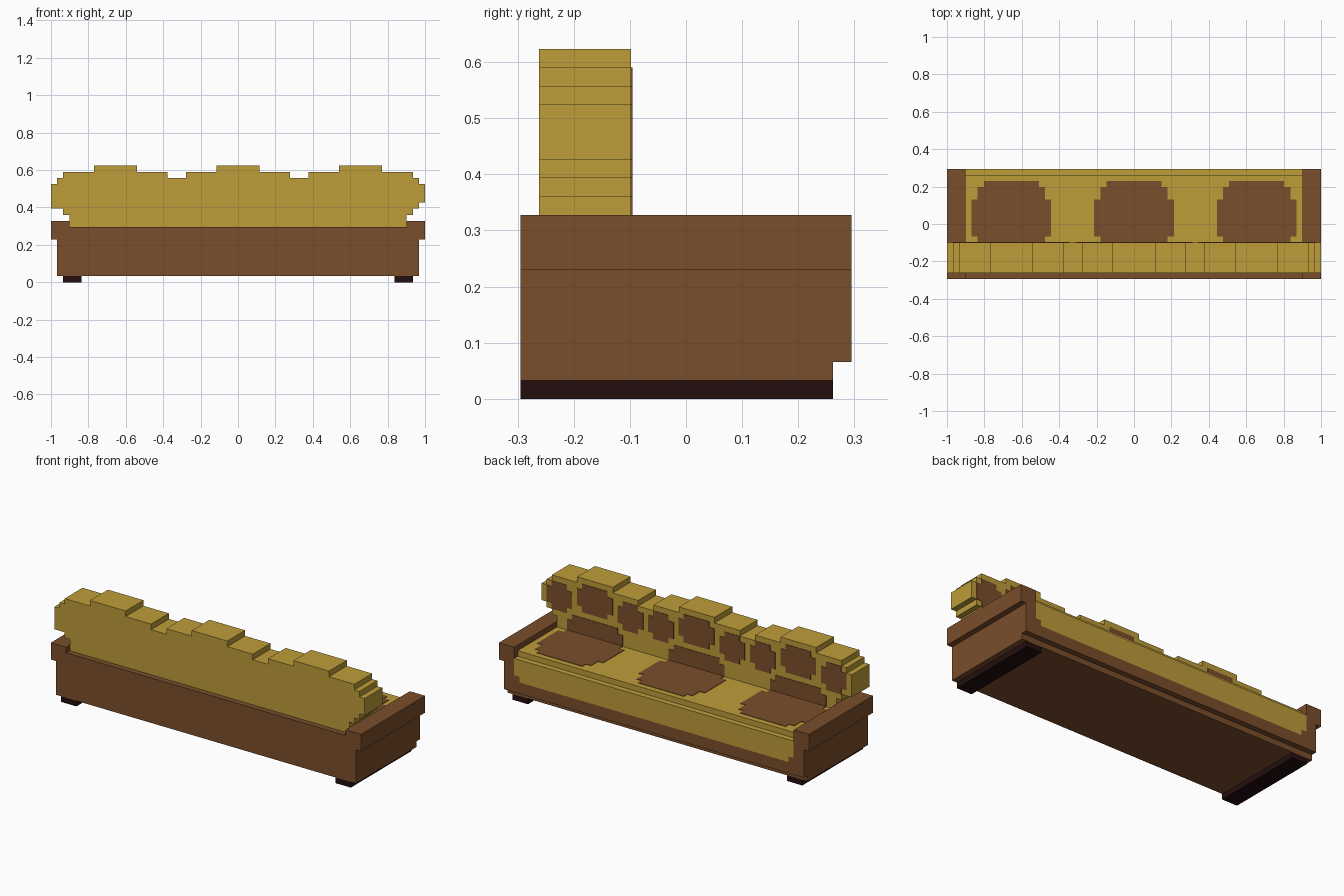
import bpy, bmesh
from mathutils import Vector

cube = bpy.data.objects.get("Cube")
if cube:
    bpy.data.objects.remove(cube, do_unlink=True)

U = 2 / 61  # one block of the grid


def material(name, rgb):
    m = bpy.data.materials.new(name)
    m.use_nodes = True
    m.diffuse_color = (*rgb, 1)
    m.node_tree.nodes["Principled BSDF"].inputs["Base Color"].default_value = (*rgb, 1)
    return m


mustard = material("mustard_fabric", (0.51, 0.335, 0.042))
brown = material("brown_wood", (0.195, 0.076, 0.024))
dark = material("dark_legs", (0.017, 0.0045, 0.0045))


def prism(name, outline, axis, lo, hi, mat):
    """Extrude a flat outline along y or z; all sizes are in blocks."""
    def place(a, b, c):
        return Vector((a, c, b) if axis == "y" else (a, b, c)) * U
    bm = bmesh.new()
    low = [bm.verts.new(place(a, b, lo)) for a, b in outline]
    high = [bm.verts.new(place(a, b, hi)) for a, b in outline]
    bm.faces.new(low)
    bm.faces.new(high)
    for i in range(len(low)):
        j = (i + 1) % len(low)
        bm.faces.new((low[i], low[j], high[j], high[i]))
    bmesh.ops.recalc_face_normals(bm, faces=bm.faces)
    mesh = bpy.data.meshes.new(name)
    bm.to_mesh(mesh)
    bm.free()
    mesh.materials.append(mat)
    obj = bpy.data.objects.new(name, mesh)
    bpy.context.collection.objects.link(obj)
    return obj


def box(name, x, y, z, mat):
    outline = [(x[0], y[0]), (x[1], y[0]), (x[1], y[1]), (x[0], y[1])]
    return prism(name, outline, "z", *z, mat)


def stepped(rows, cx=0):
    """Symmetric stepped outline from (half width, low, high) rows."""
    right = [p for w, lo, hi in rows for p in ((w, lo), (w, hi))]
    left = [(-w, h) for w, h in reversed(right)]
    return [(cx + w, h) for w, h in right + left]


# Base, rear panel and seat
box("base_bottom", (-29.5, 29.5), (-9, 8), (1, 2), brown)
box("base", (-29.5, 29.5), (-9, 9), (2, 4), brown)
box("rear_panel", (-27.5, 27.5), (-9, -8), (4, 9), brown)
box("seat", (-27.5, 27.5), (-8, 8), (4, 9), mustard)
prism("seat_front", stepped([(26.5, 4, 5), (27.5, 5, 8)]), "y", 8, 9, mustard)

# Arms, legs and seat front corners
for side, s in (("left", 1), ("right", -1)):
    def span(a, b):
        return sorted((s * a, s * b))
    arm = [(27.5, 4), (29.5, 4), (29.5, 7), (30.5, 7), (30.5, 10), (27.5, 10)]
    prism(side + "_arm", [(s * x, z) for x, z in arm], "y", -9, 9, brown)
    box(side + "_front_corner", span(26.5, 27.5), (8, 9), (4, 5), brown)
    box(side + "_leg", span(25.5, 28.5), (-9, 8), (0, 1), dark)

# Backrest with stepped cushion tops
top = [(3.5, 19), (3.5, 18), (8.5, 18), (8.5, 17), (11.5, 17), (11.5, 18),
       (16.5, 18), (16.5, 19), (23.5, 19), (23.5, 18), (28.5, 18), (28.5, 17),
       (29.5, 17), (29.5, 16), (30.5, 16)]
foot = [(28.5, 12), (28.5, 11), (27.5, 11), (27.5, 9)]
left_half = top + [(30.5, 13), (29.5, 13), (29.5, 12)] + foot
right_half = [(-x, z) for x, z in top + [(30.5, 12)] + foot]
prism("backrest", left_half + right_half[::-1], "y", -8, -3, mustard)

# Brown patches on the seat and backrest, as thin plates
T = 0.08
seat_rows = [(5.5, -3, -2), (6.5, -2, 4), (5.5, 4, 6), (4.5, 6, 7)]
lower_rows = [(5.5, 9, 11), (4.5, 11, 12)]
middle_rows = [(2.5, 13, 14), (3.5, 14, 17), (2.5, 17, 18)]
side_rows = [(1.5, 12, 13), (2.5, 13, 16), (1.5, 16, 17)]
for c in (-20, 0, 20):
    prism("seat_patch", stepped(seat_rows, c), "z", 9 - T, 9 + T, brown)
    for name, rows, dx in (("lower", lower_rows, 0), ("middle", middle_rows, 0),
                           ("side", side_rows, -7), ("side", side_rows, 7)):
        prism("backrest_" + name + "_patch", stepped(rows, c + dx), "y", -3 - T, -3 + T, brown)
